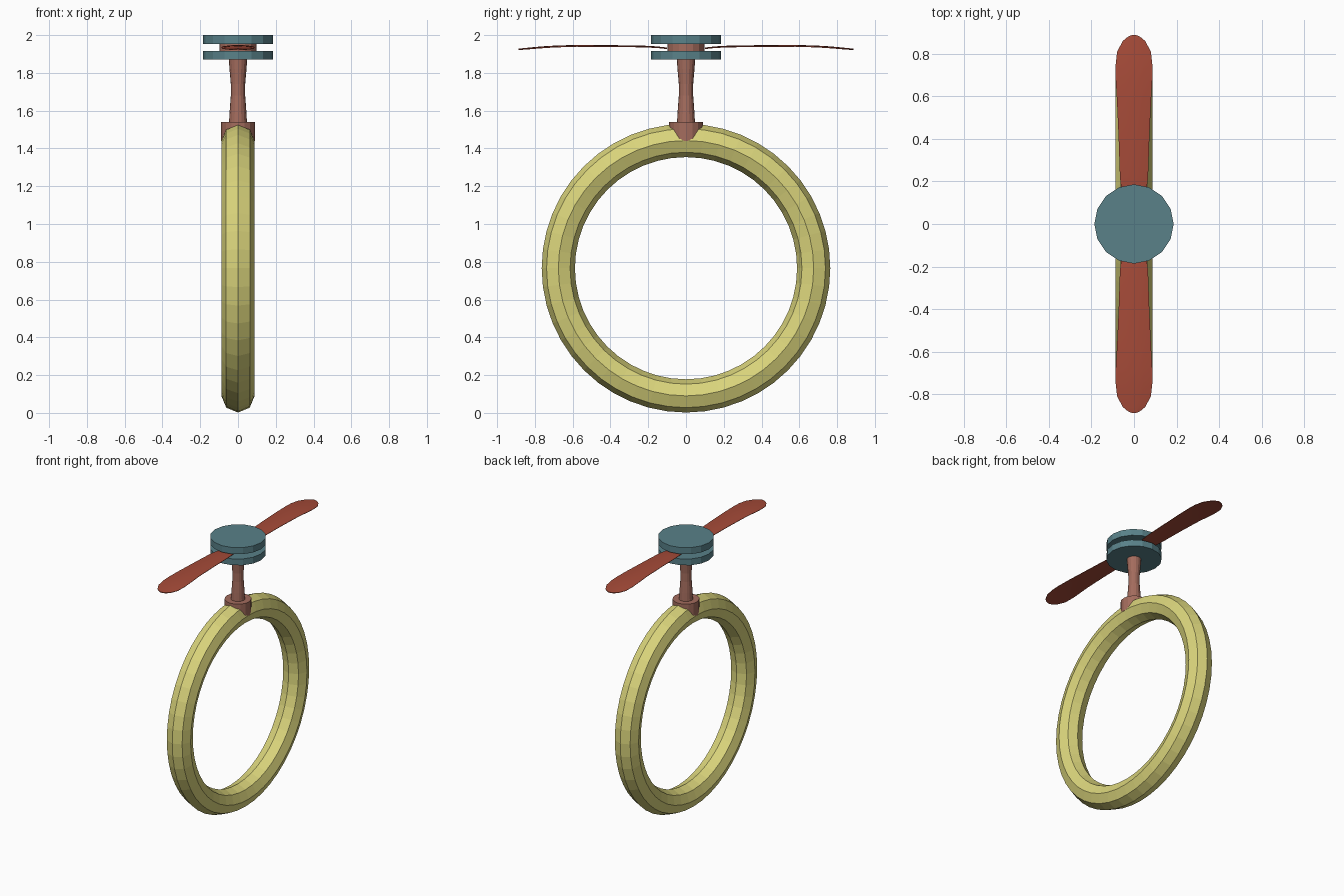
import bpy, bmesh, math

if "Cube" in bpy.data.objects:
    bpy.data.objects.remove(bpy.data.objects["Cube"])


def material(name, rgb):
    m = bpy.data.materials.new(name)
    m.diffuse_color = (*rgb, 1)
    m.use_nodes = True
    m.node_tree.nodes["Principled BSDF"].inputs["Base Color"].default_value = m.diffuse_color
    return m


OLIVE = material("olive", (0.70, 0.66, 0.20))
TEAL = material("teal", (0.10, 0.22, 0.25))
RED = material("red", (0.38, 0.07, 0.04))
BROWN = material("brown", (0.37, 0.15, 0.11))


def add_object(name, bm, mat):
    bmesh.ops.recalc_face_normals(bm, faces=bm.faces)
    me = bpy.data.meshes.new(name)
    bm.to_mesh(me)
    bm.free()
    ob = bpy.data.objects.new(name, me)
    me.materials.append(mat)
    bpy.context.collection.objects.link(ob)
    return ob


def lathe(name, profile, sides, mat):
    """Capped solid turned round z from (radius, z) points."""
    bm = bmesh.new()
    rings = [[bm.verts.new((r * math.cos(2 * math.pi * i / sides),
                            r * math.sin(2 * math.pi * i / sides), z))
              for i in range(sides)] for r, z in profile]
    for a, b in zip(rings, rings[1:]):
        for i in range(sides):
            j = (i + 1) % sides
            bm.faces.new((a[i], a[j], b[j], b[i]))
    bm.faces.new(rings[0][::-1])
    bm.faces.new(rings[-1])
    return add_object(name, bm, mat)


# Hoop with octagonal section, standing in the YZ plane
bpy.ops.mesh.primitive_torus_add(major_segments=48, minor_segments=8,
                                 major_radius=0.676, minor_radius=0.088,
                                 location=(0, 0, 0.766),
                                 rotation=(0, math.pi / 2, 0))
hoop = bpy.context.object
hoop.name = "hoop"
hoop.data.materials.append(OLIVE)

# Collar sunk into the hoop, waisted post and rotor hub
lathe("collar", [(0.09, 1.44), (0.09, 1.54)], 16, BROWN)
lathe("post", [(0.048, 1.53), (0.044, 1.60), (0.038, 1.68), (0.038, 1.74),
               (0.045, 1.82), (0.049, 1.88)], 16, BROWN)
lathe("hub", [(0.098, 1.91), (0.098, 1.955)], 16, BROWN)

# Plates above and below the hub
lathe("lower_plate", [(0.186, 1.87), (0.186, 1.917)], 16, TEAL)
lathe("upper_plate", [(0.186, 1.952), (0.186, 2.0)], 16, TEAL)

# Thin cambered blades: (distance out, half width, crest height)
STATIONS = [(0.10, 0.045, 1.934), (0.15, 0.058, 1.940), (0.22, 0.066, 1.944),
            (0.40, 0.072, 1.947), (0.58, 0.080, 1.948), (0.68, 0.086, 1.945),
            (0.74, 0.087, 1.942), (0.81, 0.079, 1.936), (0.86, 0.052, 1.931),
            (0.88, 0.028, 1.929), (0.888, 0.008, 1.928)]
ACROSS = (-1, -0.5, 0, 0.5, 1)


def blade(name, side):
    bm = bmesh.new()
    top, low = [], []
    for y, w, z in STATIONS:
        for rows, base, camber in ((top, z, 1.0), (low, z - 0.006, 0.5)):
            rows.append([bm.verts.new((t * w * side, y * side,
                                       base - camber * 0.09 * w * t * t))
                         for t in ACROSS])
    n = len(ACROSS) - 1
    for a, b, c, d in zip(top, top[1:], low, low[1:]):
        for i in range(n):
            bm.faces.new((a[i], a[i + 1], b[i + 1], b[i]))
            bm.faces.new((c[i], d[i], d[i + 1], c[i + 1]))
        for i in (0, n):
            bm.faces.new((a[i], b[i], d[i], c[i]))
    for k in (0, -1):
        bm.faces.new(top[k] + low[k][::-1])
    ob = add_object(name, bm, RED)
    for p in ob.data.polygons:
        p.use_smooth = abs(p.normal.z) > 0.5
    return ob


blade("blade_back", 1)
blade("blade_front", -1)
